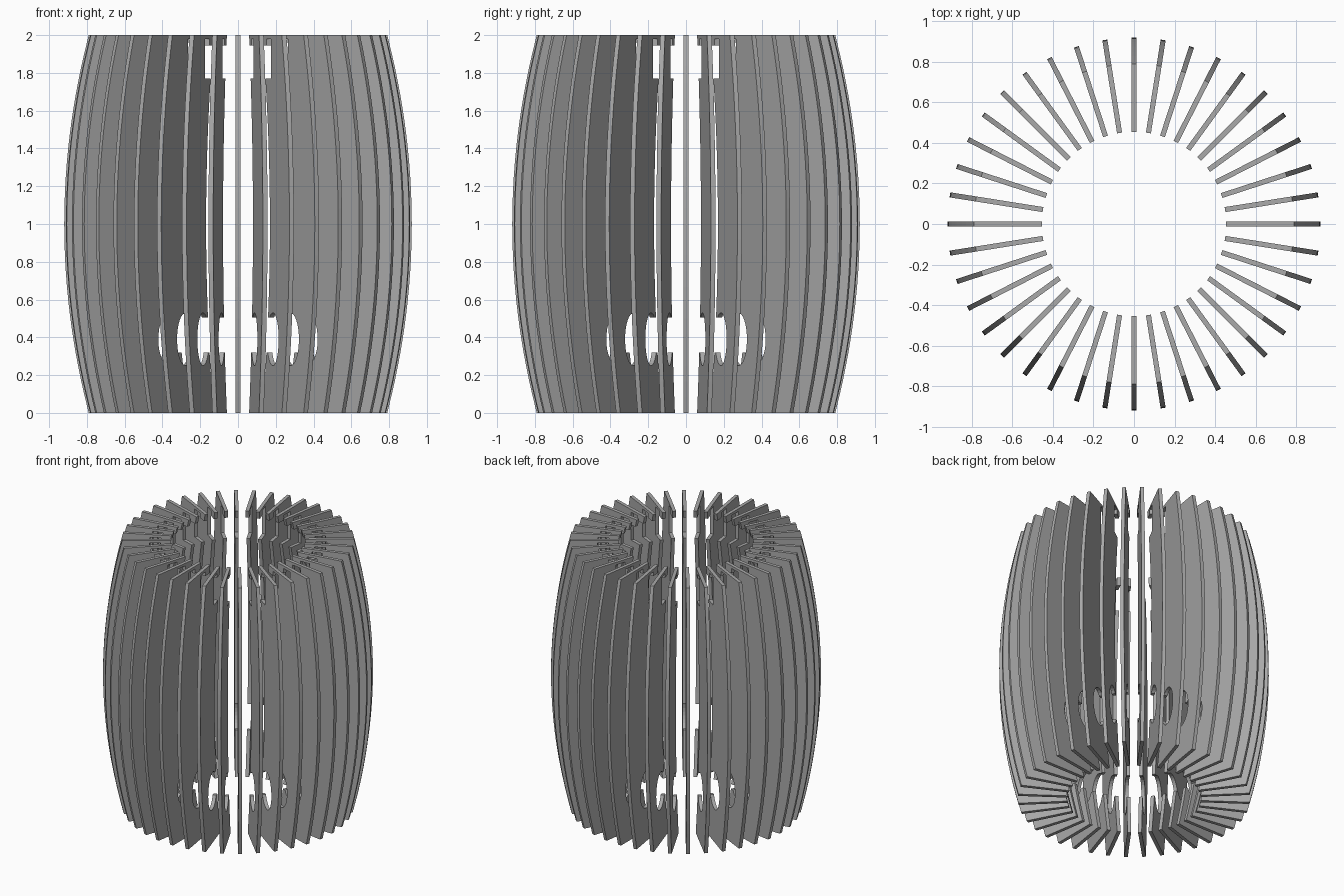
import bpy
import bmesh
import math

cube = bpy.data.objects.get("Cube")
if cube:
    bpy.data.objects.remove(cube, do_unlink=True)

FINS = 40
THICK = 0.025
DEPTH = 0.335          # radial width of each fin

mat = bpy.data.materials.new("neutral_grey")
mat.use_nodes = True
grey = (0.4, 0.4, 0.4, 1)
mat.diffuse_color = grey
mat.node_tree.nodes["Principled BSDF"].inputs["Base Color"].default_value = grey


def outer(z):
    """Radius of the bowed outer edge at height z."""
    return 0.92 - 0.13 * (z - 1) ** 2


def inner(z):
    return outer(z) - DEPTH


def edge(radius, z0, z1, steps):
    """Points along a bowed edge between two heights."""
    zs = [z0 + (z1 - z0) * i / steps for i in range(steps + 1)]
    return [(radius(z), z) for z in zs]


def keyhole(steps=24):
    """Oval ring slot, open toward the middle, from its top lip to its lower lip."""
    cr, cz, rr, rz = 0.635, 0.39, 0.10, 0.14
    a0 = math.pi - math.asin((0.505 - cz) / rz)
    a1 = -math.pi + math.asin((cz - 0.32) / rz)
    angles = [a0 + (a1 - a0) * i / steps for i in range(steps + 1)]
    return [(cr + rr * math.cos(a), cz + rz * math.sin(a)) for a in angles]


# Fin outline: outer bow, top hook, inner bow, oval slot, foot
profile = edge(outer, 0, 2, 24)
profile += edge(inner, 2, 1.945, 1)
profile += [(0.53, 1.945), (0.53, 1.98), (0.605, 1.98), (0.605, 1.77)]
profile += edge(inner, 1.77, 0.505, 16)
profile += keyhole()
profile += edge(inner, 0.32, 0, 5)

# One flat fin, extruded to its thickness
bm = bmesh.new()
face = bm.faces.new([bm.verts.new((r, -THICK / 2, z)) for r, z in profile])
grown = bmesh.ops.extrude_face_region(bm, geom=[face])
new_verts = [g for g in grown["geom"] if isinstance(g, bmesh.types.BMVert)]
bmesh.ops.translate(bm, verts=new_verts, vec=(0, THICK, 0))
bmesh.ops.recalc_face_normals(bm, faces=bm.faces)
fin_mesh = bpy.data.meshes.new("fin")
bm.to_mesh(fin_mesh)
bm.free()
fin_mesh.materials.append(mat)

# Ring of fins sharing the same mesh
for i in range(FINS):
    fin = bpy.data.objects.new(f"fin_{i + 1:02d}", fin_mesh)
    fin.rotation_euler.z = math.tau * i / FINS
    bpy.context.collection.objects.link(fin)
